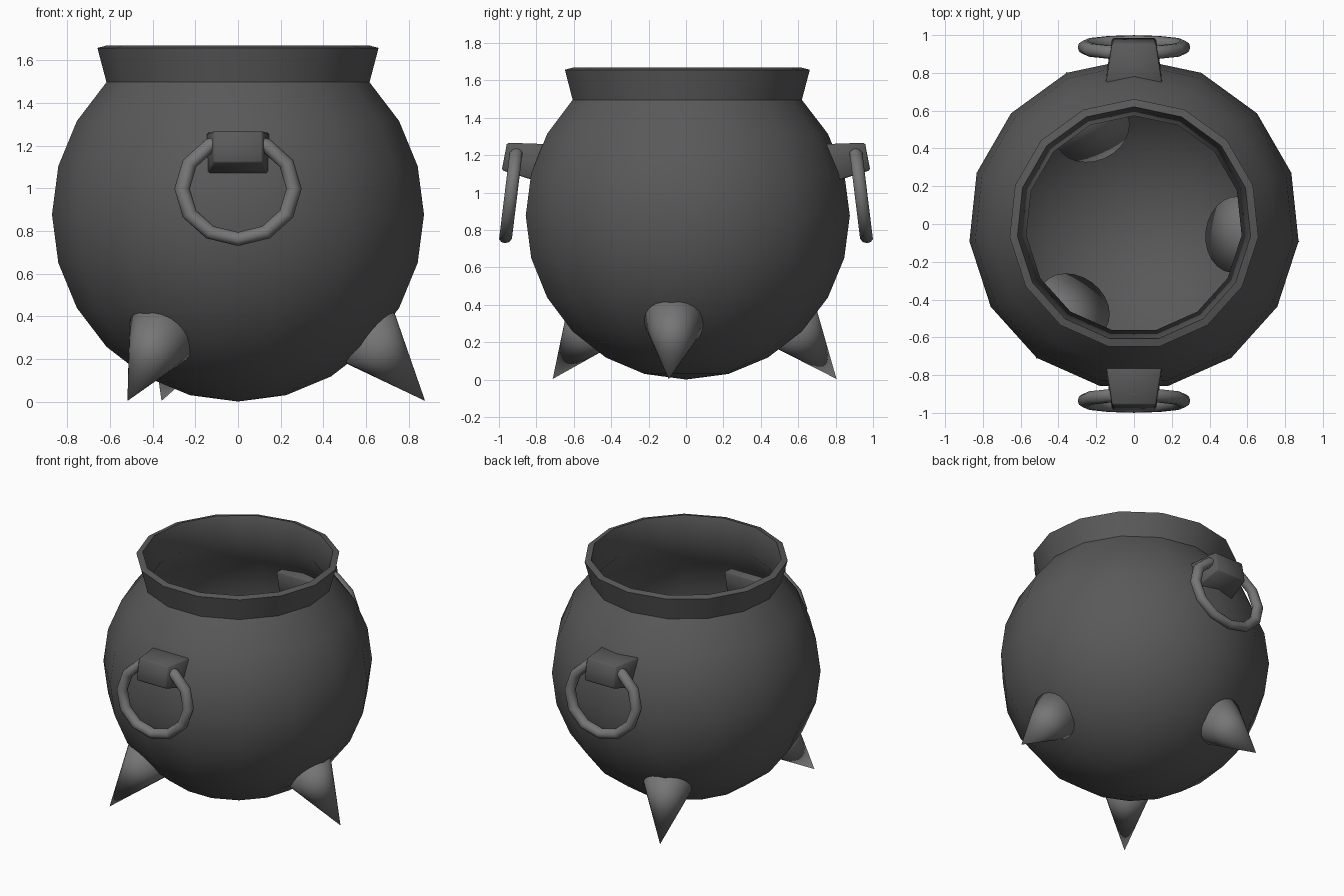
import bpy, bmesh
from math import sin, cos, tan, radians, pi
from mathutils import Vector, Matrix

if "Cube" in bpy.data.objects:
    bpy.data.objects.remove(bpy.data.objects["Cube"])


def make_material(name, value):
    mat = bpy.data.materials.new(name)
    mat.diffuse_color = (value, value, value, 1)
    mat.use_nodes = True
    mat.node_tree.nodes["Principled BSDF"].inputs["Base Color"].default_value = mat.diffuse_color
    return mat


iron = make_material("dark_iron", 0.1)
worn = make_material("worn_iron", 0.18)


def make_object(name, bm, mat, angle=40, wall=0):
    bmesh.ops.recalc_face_normals(bm, faces=bm.faces[:])
    mesh = bpy.data.meshes.new(name)
    bm.to_mesh(mesh)
    bm.free()
    mesh.materials.append(mat)
    ob = bpy.data.objects.new(name, mesh)
    bpy.context.collection.objects.link(ob)
    bpy.ops.object.select_all(action='DESELECT')
    ob.select_set(True)
    bpy.context.view_layer.objects.active = ob
    if wall:
        shell = ob.modifiers.new("wall", 'SOLIDIFY')
        shell.thickness = wall
        shell.offset = -1
        shell.use_even_offset = True
        bpy.ops.object.modifier_apply(modifier="wall")
    bpy.ops.object.shade_smooth_by_angle(angle=radians(angle))
    return ob


# Pot: 15-sided sphere cut open at 45 degrees, with a flared rim
SIDES, R, CZ = 15, 0.876, 0.877
profile = [(R * cos(radians(a)), CZ + R * sin(radians(a))) for a in range(-75, 46, 15)]
profile.append((0.662, 1.657))
bm = bmesh.new()
rings = []
for r, z in profile:
    rings.append([bm.verts.new((r * cos(pi / 2 + 2 * pi * i / SIDES),
                                r * sin(pi / 2 + 2 * pi * i / SIDES), z)) for i in range(SIDES)])
bottom = bm.verts.new((0, 0, CZ - R))
for i in range(SIDES):
    j = (i + 1) % SIDES
    bm.faces.new((bottom, rings[0][j], rings[0][i]))
    for lo, hi in zip(rings, rings[1:]):
        bm.faces.new((lo[i], lo[j], hi[j], hi[i]))
pot = make_object("pot", bm, iron, 62, wall=0.042)
# crisp crease where the rim meets the body on the outside only
neck_r, neck_z = profile[-2]
for e in pot.data.edges:
    ends = [pot.data.vertices[v].co for v in e.vertices]
    if all(abs(c.z - neck_z) < 1e-3 and abs(c.xy.length - neck_r) < 1e-3 for c in ends):
        e.use_edge_sharp = True

# Legs: three cones whose points touch the ground
HEIGHT, BASE = 0.51, 0.214
for n, deg in enumerate((-6, 114, 234)):
    a = radians(deg)
    tip = Vector((0.881 * cos(a), 0.881 * sin(a), 0.004))
    axis = Vector((-0.67 * cos(a), -0.67 * sin(a), 0.745)).normalized()
    bm = bmesh.new()
    bmesh.ops.create_cone(bm, cap_ends=True, cap_tris=True, segments=24,
                          radius1=BASE, radius2=0, depth=HEIGHT)
    bmesh.ops.remove_doubles(bm, verts=bm.verts[:], dist=1e-5)
    turn = (-axis).to_track_quat('Z', 'Y').to_matrix().to_4x4()
    bm.transform(Matrix.Translation(tip + axis * HEIGHT / 2) @ turn
                 @ Matrix.Diagonal((0.95, 1, 1, 1)))
    make_object(f"leg_{n + 1}", bm, worn, 180)


# Handles: tapered bracket and hanging oval ring, on front and back
def bracket(name, side):
    bm = bmesh.new()
    inner = [(0.162, 0.66, 1.257), (0.162, 0.70, 1.03)]
    outer = [(0.116, 0.957, 1.267), (0.116, 0.985, 1.12)]
    for pts in (inner, outer):
        for x, y, z in pts:
            for s in (-1, 1):
                bm.verts.new((s * x, side * y, z))
    bmesh.ops.convex_hull(bm, input=bm.verts[:])
    bmesh.ops.dissolve_limit(bm, angle_limit=radians(5), verts=bm.verts[:], edges=bm.edges[:])
    bmesh.ops.bevel(bm, geom=bm.edges[:], offset=0.008, segments=1, affect='EDGES')
    make_object(name, bm, iron, 180)


def ring(name, side, major=0.262, minor=0.036, seg=12, tube=10):
    bm = bmesh.new()
    loops = []
    for i in range(seg):
        u = 2 * pi * i / seg
        loop = []
        for k in range(tube):
            v = 2 * pi * k / tube
            rad = major + minor * cos(v)
            x, z = rad * cos(u), 0.9 * rad * sin(u)
            y = 0.935 + minor * sin(v) - z * tan(radians(7))
            loop.append(bm.verts.new((x, side * y, 0.998 + z)))
        loops.append(loop)
    for i in range(seg):
        p, q = loops[i], loops[(i + 1) % seg]
        for k in range(tube):
            m = (k + 1) % tube
            bm.faces.new((p[k], q[k], q[m], p[m]))
    make_object(name, bm, worn, 50)


for label, side in (("front", -1), ("back", 1)):
    bracket(f"{label}_bracket", side)
    ring(f"{label}_ring", side)
